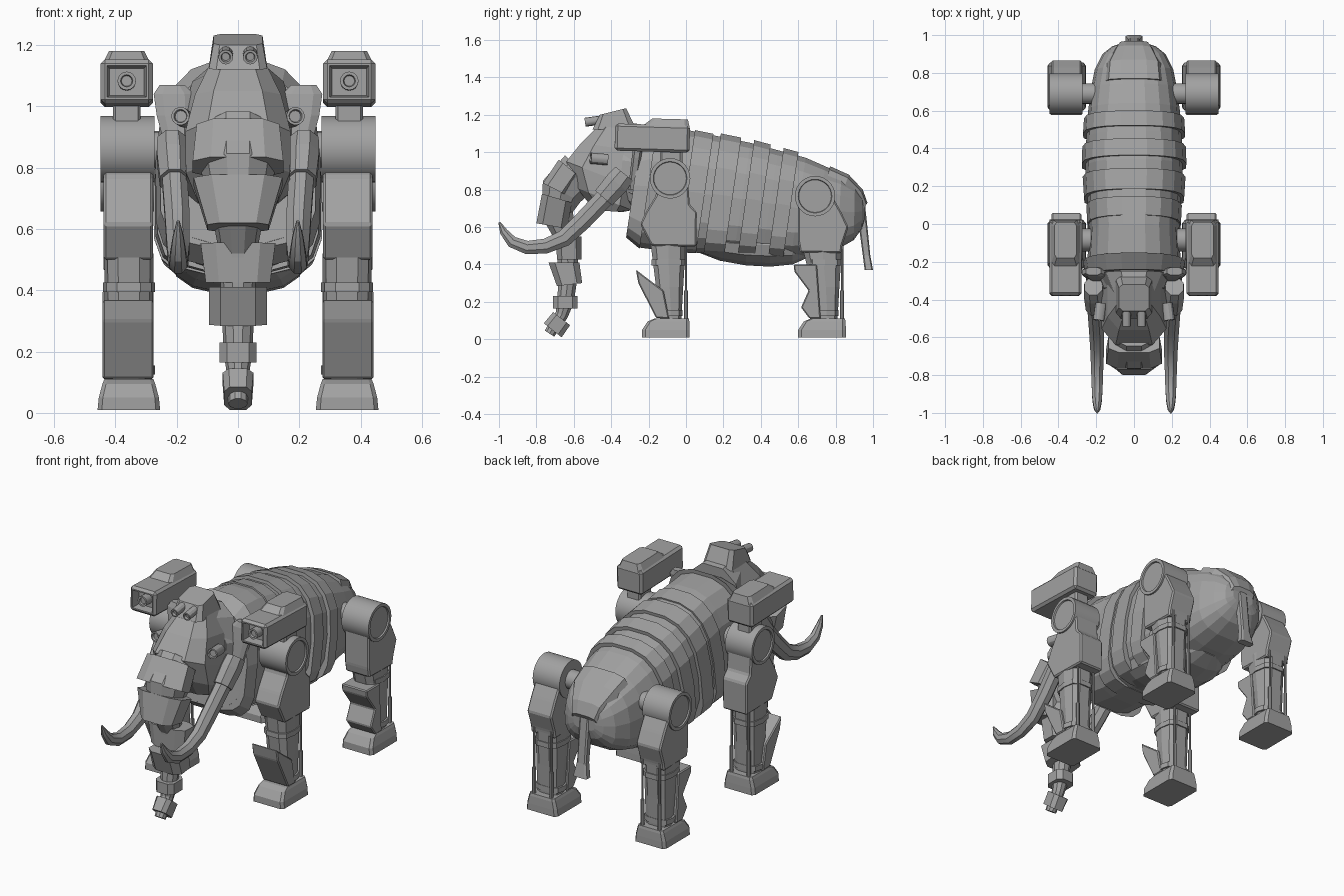
import bpy, bmesh, math
from mathutils import Vector, Matrix

if "Cube" in bpy.data.objects:
    bpy.data.objects.remove(bpy.data.objects["Cube"], do_unlink=True)

grey = bpy.data.materials.new("steel_grey")
grey.use_nodes = True
grey.diffuse_color = (0.36, 0.36, 0.36, 1)
grey.node_tree.nodes["Principled BSDF"].inputs["Base Color"].default_value = (0.36, 0.36, 0.36, 1)


def finish(name, bm, mirror=False, smooth=False):
    bmesh.ops.recalc_face_normals(bm, faces=bm.faces)
    mesh = bpy.data.meshes.new(name)
    bm.to_mesh(mesh)
    bm.free()
    mesh.materials.append(grey)
    ob = bpy.data.objects.new(name, mesh)
    bpy.context.collection.objects.link(ob)
    if smooth:
        bpy.ops.object.select_all(action='DESELECT')
        ob.select_set(True)
        bpy.context.view_layer.objects.active = ob
        bpy.ops.object.shade_smooth_by_angle(angle=math.radians(30))
    if mirror:
        ob.modifiers.new("Mirror", 'MIRROR')
    return ob


def loft(name, rings, n=8, p=2.5, cx=0, taper=0, base=0, mirror=False, smooth=False):
    """Skin rings of (front yz, back yz, half width[, centre x]); base squares the lower half."""
    bm = bmesh.new()
    loops = []
    for ring in rings:
        (y0, z0), (y1, z1), hw = ring[:3]
        x = ring[3] if len(ring) > 3 else cx
        loop = []
        for k in range(n):
            a = 2 * math.pi * (k + 0.5) / n
            e = 2 / (base if base and math.cos(a) < 0 else p)
            top = math.cos(math.pi / n) ** e
            c = math.copysign(abs(math.cos(a)) ** e, math.cos(a)) / top / 2
            s = math.copysign(abs(math.sin(a)) ** e, math.sin(a)) / top
            loop.append(bm.verts.new((x + hw * s * (1 - taper * c), (y0 + y1) / 2 + (y1 - y0) * c,
                                      (z0 + z1) / 2 + (z1 - z0) * c)))
        loops.append(loop)
    for a, b in zip(loops, loops[1:]):
        for k in range(n):
            bm.faces.new((a[k], a[(k + 1) % n], b[(k + 1) % n], b[k]))
    bm.faces.new(loops[0])
    bm.faces.new(loops[-1])
    return finish(name, bm, mirror, smooth)


def tube(name, path, n=8, squash=1, **kw):
    """Round or flattened tube through (x, y, z, radius) points."""
    rings = []
    for i, (x, y, z, r) in enumerate(path):
        a, b = path[max(i - 1, 0)], path[min(i + 1, len(path) - 1)]
        t = Vector((b[1] - a[1], b[2] - a[2])).normalized() * r
        rings.append(((y + t.y, z - t.x), (y - t.y, z + t.x), r * squash, x))
    return loft(name, rings, n, 2, **kw)


def prism(name, profile, x0, x1, bevel=0.008):
    """Side profile (yz) extruded across x, mirrored."""
    bm = bmesh.new()
    face = bm.faces.new([bm.verts.new((x0, y, z)) for y, z in profile])
    out = bmesh.ops.extrude_face_region(bm, geom=[face])
    bmesh.ops.translate(bm, vec=(x1 - x0, 0, 0),
                        verts=[v for v in out["geom"] if isinstance(v, bmesh.types.BMVert)])
    bmesh.ops.bevel(bm, geom=bm.edges[:], offset=bevel, segments=1, affect='EDGES')
    return finish(name, bm, True)


def cylinder(name, start, end, r, n=24, rim=0, recess=.012):
    """Mirrored cylinder between two points with an optional recessed cap."""
    a, b = Vector(start), Vector(end)
    bm = bmesh.new()
    bmesh.ops.create_cone(bm, cap_ends=True, segments=n, radius1=r, radius2=r, depth=(b - a).length)
    if rim:
        bm.normal_update()
        cap = [f for f in bm.faces if f.normal.z > 0.9]
        bmesh.ops.inset_region(bm, faces=cap, thickness=rim)
        bmesh.ops.inset_region(bm, faces=cap, thickness=0.003, depth=-recess)
    turn = Vector((0, 0, 1)).rotation_difference(b - a).to_matrix().to_4x4()
    bm.transform(Matrix.Translation((a + b) / 2) @ turn)
    return finish(name, bm, True, True)


# Body shell: (y, bottom, top, half width), rings lean backwards
BODY = [(-.28, .55, 1.08, .23), (-.2, .49, 1.13, .245), (-.05, .47, 1.12, .235),
        (.15, .46, 1.08, .245), (.3, .45, 1.05, .255), (.45, .44, 1.01, .25),
        (.6, .43, .97, .24), (.72, .45, .925, .225), (.82, .48, .885, .205),
        (.9, .53, .83, .165), (.94, .59, .775, .115), (.955, .64, .73, .07)]


def body_ring(y, grow=0.0):
    for a, b in zip(BODY, BODY[1:]):
        if a[0] <= y <= b[0]:
            f = (y - a[0]) / (b[0] - a[0])
            _, zb, zt, hw = [u + (v - u) * f for u, v in zip(a, b)]
            break
    lean = .15 * min(1, max(0, (.95 - y) / .35)) * (zt - zb) / 2
    return ((y - lean, zb - grow * .3), (y + lean, zt + grow), hw + grow)


loft("body", [body_ring(s[0]) for s in BODY], 18, 2.6, taper=.1, base=2.9)
for name, y0, y1, grow in (("collar", -.28, -.2, .022), ("shoulder_band", .0, .1, .008),
                           ("front_band", .14, .25, .018), ("middle_band", .32, .41, .02),
                           ("rear_band", .48, .56, .02)):
    loft(name, [body_ring(y0, grow), body_ring(y1, grow)], 18, 2.6, taper=.08, base=4)
loft("belly_pod", [((.05, .47), (.06, .6), .15), ((.18, .42), (.18, .62), .2),
                   ((.32, .395), (.32, .62), .215), ((.45, .388), (.45, .62), .215),
                   ((.57, .4), (.57, .6), .18), ((.66, .44), (.66, .58), .1)], 14, 2.4)
loft("rump_plate", [((.74, .8), (.77, .925), .15), ((.83, .76), (.87, .88), .14),
                    ((.9, .7), (.945, .8), .1), ((.93, .66), (.97, .73), .08)], 10, 3)

# Tail
loft("tail", [((.91, .73), (.955, .74), .03), ((.925, .6), (.97, .6), .03),
              ((.945, .45), (.985, .45), .03), ((.955, .37), (1.0, .37), .045)], 8, 5)

# Head
loft("head", [((-.47, 1.14), (-.26, 1.14), .09), ((-.56, 1.05), (-.24, 1.0), .14),
              ((-.64, .95), (-.25, .8), .172), ((-.585, .81), (-.29, .69), .17),
              ((-.49, .69), (-.34, .68), .13)], 8, 3.1)
loft("head_back", [((-.4, .76), (-.38, 1.17), .12), ((-.27, .7), (-.25, 1.15), .185)], 10, 2.6,
     taper=.25)
loft("neck", [((-.36, .74), (-.33, 1.06), .16), ((-.24, .65), (-.2, 1.08), .2)], 12)
loft("head_crest", [((-.5, 1.12), (-.27, 1.13), .095), ((-.46, 1.2), (-.32, 1.235), .08)], 8, 6)
cylinder("crest_barrels", (.04, -.4, 1.18), (.04, -.54, 1.16), .024, 12, rim=.008)
cylinder("eye_pods", (.175, -.42, .96), (.188, -.51, .968), .03, 12, rim=.008)
loft("ears", [((-.27, 1.07), (-.23, 1.07), .04, .215), ((-.28, 1.04), (-.23, 1.04), .065, .21),
              ((-.29, .97), (-.24, .97), .06, .205), ((-.31, .8), (-.26, .8), .04, .18)],
     8, 3, mirror=True)

# Trunk: armour segments on a tapering core
tube("trunk_core", [(0, -.56, .9, .12), (0, -.665, .79, .115), (0, -.69, .67, .085),
                    (0, -.635, .53, .06), (0, -.63, .33, .05), (0, -.645, .2, .045),
                    (0, -.665, .13, .035), (0, -.73, .03, .03)], 10)
for i, seg in enumerate([
        [((-.68, .96), (-.57, .87), .135), ((-.765, .835), (-.64, .77), .148)],
        [((-.77, .778), (-.61, .73), .145), ((-.8, .62), (-.635, .59), .1)],
        [((-.695, .555), (-.56, .55), .122), ((-.69, .425), (-.56, .425), .105)],
        [((-.735, .41), (-.57, .41), .095), ((-.69, .284), (-.555, .3), .095)],
        [((-.71, .23), (-.58, .23), .06), ((-.71, .165), (-.58, .165), .06)],
        [((-.71, .145), (-.62, .075), .05), ((-.76, .085), (-.665, .01), .045)]]):
    loft("trunk_segment_%d" % (i + 1), seg, 8, 3.4)

# Tusks
tube("tusks", [(.21, -.34, .86, .05), (.205, -.45, .74, .05), (.198, -.55, .635, .049),
               (.195, -.65, .54, .045), (.195, -.75, .498, .04), (.195, -.85, .49, .036),
               (.195, -.93, .52, .031), (.195, -.975, .575, .021), (.195, -.998, .625, .006)],
     squash=.82, mirror=True, smooth=True)
tube("tusk_sleeves", [(.215, -.33, .885, .06), (.212, -.37, .835, .066), (.207, -.44, .755, .06)],
     squash=.8, mirror=True)

# Shoulder guns with recessed fronts
bm = bmesh.new()
bmesh.ops.create_cube(bm, size=1)
bm.transform(Matrix.Translation((.363, -.18, 1.075)) @ Matrix.Rotation(-.03, 4, 'X')
             @ Matrix.Diagonal((.17, .4, .145, 1)))
bmesh.ops.bevel(bm, geom=bm.edges[:], offset=.014, segments=1, affect='EDGES')
bm.normal_update()
front = [min(bm.faces, key=lambda f: f.normal.y)]
bmesh.ops.inset_region(bm, faces=front, thickness=.01)
bmesh.ops.inset_region(bm, faces=front, thickness=.01, depth=-.05)
finish("gun_housings", bm, True)
loft("gun_covers", [((-.24, 1.135), (.02, 1.13), .08), ((-.18, 1.18), (.01, 1.175), .058)],
     8, 8, cx=.363, mirror=True)
cylinder("gun_barrels", (.363, -.3, 1.08), (.363, -.38, 1.083), .03, 16, rim=.01)
loft("gun_mounts", [((-.14, .9), (-.02, .9), .045), ((-.14, 1.02), (-.02, 1.02), .045)],
     8, 8, cx=.363, mirror=True)

# Upper legs, each a profile plate with a round joint
UPPER = {
    "front": [(-.165, .86), (-.16, .77), (-.215, .68), (-.245, .615), (-.185, .5), (.055, .495),
              (.058, .68), (.02, .72), (.01, .86), (-.04, .93), (-.12, .93)],
    "rear": [(.6, .76), (.6, .52), (.61, .465), (.83, .46), (.835, .5), (.868, .6),
             (.83, .68), (.785, .76)]}
SHIN = {
    "front": [(-.268, .372), (-.255, .3), (-.16, .113), (-.09, .11), (-.12, .26), (-.2, .32)],
    "rear": [(.575, .4), (.58, .36), (.655, .26), (.615, .17), (.66, .11), (.72, .11), (.7, .4)]}
for end, d, joint, axle in (("front", 0, (-.085, .86), .06), ("rear", .835, (.69, .765), .055)):
    jy, jz = joint
    prism(end + "_upper_legs", UPPER[end], .278, .438)
    cylinder(end + "_joints", (.272, jy, jz), (.448, jy, jz), .108, 28, rim=.018, recess=.008)
    cylinder(end + "_axles", (.1, jy, jz), (.3, jy, jz), axle, 16)
    prism(end + "_shin_plates", SHIN[end], .275, .442, .006)
    # Lower leg, straps and foot
    f = -.19 if end == "front" else -.22
    loft(end + "_lower_legs", [((d + f, .52), (d + .0, .52), .078), ((d - .16, .28), (d - .015, .28), .075),
                               ((d - .13, .1), (d - .025, .1), .07)], 10, 2.8, cx=.356, mirror=True)
    for z, y0, y1 in ((.41, -.185, .0), (.14, -.145, -.02)):
        loft(end + "_leg_straps", [((d + y0, z + .015), (d + y1, z + .015), .082),
                                   ((d + y0, z - .015), (d + y1, z - .015), .082)],
             10, 3, cx=.356, mirror=True)
    loft(end + "_feet", [((d - .235, .01), (d + .02, .01), .102), ((d - .235, .05), (d + .02, .05), .098),
                         ((d - .205, .095), (d + .018, .095), .086), ((d - .17, .11), (d + .015, .11), .08)],
         8, 12, cx=.356, mirror=True)
    # Paired pistons behind each leg
    for x in (.3, .412):
        cylinder(end + "_piston_rods", (x, d, .1), (x, d, .5), .006, 8)
        cylinder(end + "_piston_sleeves", (x, d, .1), (x, d, .26), .011, 8)
